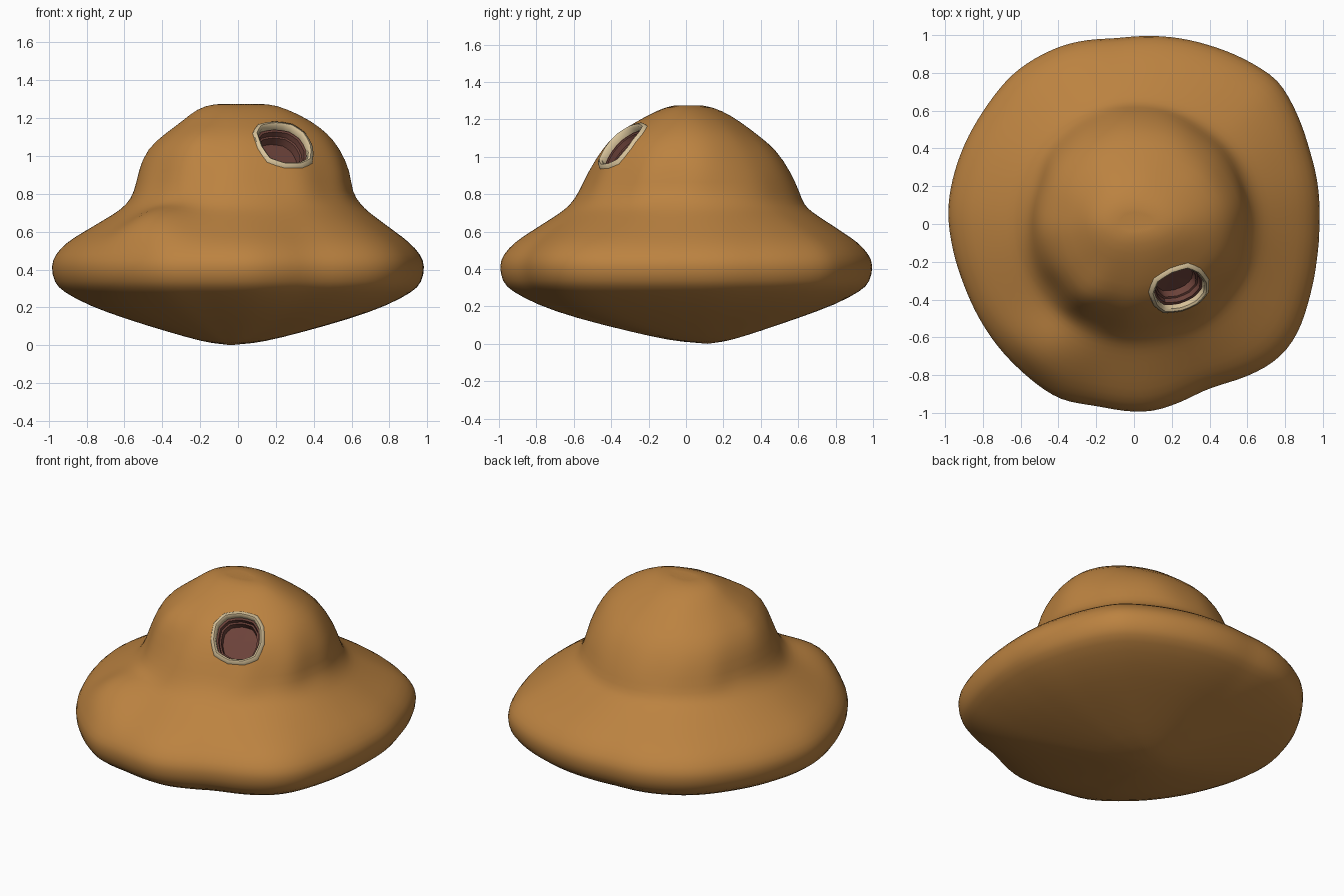
import bpy, bmesh, math
from mathutils import Vector, noise
from mathutils.bvhtree import BVHTree

if "Cube" in bpy.data.objects:
    bpy.data.objects.remove(bpy.data.objects["Cube"])

N = 64


def material(name, rgb):
    m = bpy.data.materials.new(name)
    m.diffuse_color = (*rgb, 1)
    m.use_nodes = True
    m.node_tree.nodes["Principled BSDF"].inputs["Base Color"].default_value = m.diffuse_color
    return m


BROWN = material("tan_clay", (0.50, 0.225, 0.052))
CREAM = material("cream", (0.68, 0.54, 0.32))
DARK = material("dark_red", (0.15, 0.055, 0.042))

# Brim outline seen from the top
BRIM = [(0.08, 1.0), (0.4, 0.95), (0.6, 0.87), (0.77, 0.76), (0.86, 0.6), (0.93, 0.4),
        (0.985, 0.0), (0.97, -0.2), (0.93, -0.4), (0.87, -0.58), (0.78, -0.71), (0.6, -0.81),
        (0.4, -0.865), (0.08, -1.0), (-0.2, -0.965), (-0.4, -0.93), (-0.6, -0.78),
        (-0.8, -0.54), (-0.9, -0.33), (-0.97, -0.1), (-0.99, 0.07), (-0.93, 0.35),
        (-0.8, 0.6), (-0.62, 0.82), (-0.35, 0.96), (-0.1, 0.985)]
POLAR = sorted((math.atan2(y, x) % math.tau, math.hypot(x, y)) for x, y in BRIM)
POLAR = [(POLAR[-1][0] - math.tau, POLAR[-1][1])] + POLAR + [(POLAR[0][0] + math.tau, POLAR[0][1])]


def brim_point(a):
    for (a0, r0), (a1, r1) in zip(POLAR, POLAR[1:]):
        if a0 <= a <= a1:
            r = r0 + (r1 - r0) * (a - a0) / (a1 - a0)
            return Vector((r * math.cos(a), r * math.sin(a), 0))


def crown_point(a, ext):
    xm, xp, ym, yp = ext
    c, s = math.cos(a), math.sin(a)
    return Vector(((xp if c > 0 else xm) * c, (yp if s > 0 else ym) * s, 0))


# Underside and brim rows: scale, height
LOWER = [(0.16, 0.018), (0.35, 0.068), (0.6, 0.14), (0.8, 0.21), (0.94, 0.285),
         (0.985, 0.33), (1.004, 0.42), (0.98, 0.48), (0.92, 0.545)]
# Crown rows: height, extents towards -x, +x, -y, +y
BASE = (0.59, 0.65, 0.62, 0.63)
CROWN = [(0.745, BASE), (0.81, (0.55, 0.61, 0.575, 0.605)), (0.92, (0.52, 0.595, 0.52, 0.56)),
         (1.04, (0.48, 0.545, 0.45, 0.475)), (1.12, (0.39, 0.48, 0.375, 0.38)),
         (1.19, (0.29, 0.38, 0.26, 0.28)), (1.25, (0.21, 0.27, 0.15, 0.19)),
         (1.28, (0.12, 0.16, 0.06, 0.10))]


def bump(p, centre, size):
    return math.exp(-((p - Vector(centre)).length / size) ** 2)


# Body: rings from the underside up to the crown
rings = []
angles = [math.tau * i / N for i in range(N)]
for s, z in LOWER:
    shift = Vector((-0.03, 0.1, 0)) * max(0, 1 - s * 1.6)
    rings.append([brim_point(a) * s + shift + Vector((0, 0, z)) for a in angles])
for t in (0.3, 0.6, 0.85):
    z = 0.545 + (0.735 - 0.545) * t
    rings.append([(brim_point(a) * 0.92).lerp(crown_point(a, BASE), t) + Vector((0, 0, z)) for a in angles])
for z, ext in CROWN:
    rings.append([crown_point(a, ext) + Vector((0, 0, z)) for a in angles])

# Hand-shaped lumps
for ring in rings:
    for p in ring:
        out = Vector((p.x, p.y, 0)).normalized()
        if p.z > 0.5:
            p.z += 0.085 * bump(p, (-0.48, -0.68, 0.62), 0.2)
        if p.z > 0.8:
            p += out * 0.022 * noise.noise(p * 4.5)
            p += (out + Vector((0, 0, 1))) * 0.03 * bump(p, (-0.24, -0.41, 1.1), 0.11)


def loft(bm, loops, mat=0, cap=False, closed=False):
    vs = [[bm.verts.new(p) for p in lp] for lp in loops]
    n = len(vs[0])
    pairs = list(zip(vs, vs[1:])) + ([(vs[-1], vs[0])] if closed else [])
    for lo, hi in pairs:
        for i in range(n):
            j = (i + 1) % n
            bm.faces.new((lo[i], lo[j], hi[j], hi[i])).material_index = mat
    if cap:
        for ring in (vs[0], vs[-1]):
            c = bm.verts.new(sum((v.co for v in ring), Vector()) / n)
            for i in range(n):
                bm.faces.new((ring[i], ring[(i + 1) % n], c)).material_index = mat
    return vs


def finish(bm, name, mats):
    bmesh.ops.recalc_face_normals(bm, faces=bm.faces[:])
    me = bpy.data.meshes.new(name)
    bm.to_mesh(me)
    bm.free()
    ob = bpy.data.objects.new(name, me)
    bpy.context.collection.objects.link(ob)
    for m in mats:
        me.materials.append(m)
    return ob


def select(ob):
    bpy.ops.object.select_all(action='DESELECT')
    ob.select_set(True)
    bpy.context.view_layer.objects.active = ob


bm = bmesh.new()
loft(bm, rings, cap=True)
for v in bm.verts:
    if v.co.z < 0.02 and len(v.link_edges) == N:
        v.co = (-0.04, 0.12, 0)
    elif v.co.z > 1.2 and len(v.link_edges) == N:
        v.co.z = 1.27
body = finish(bm, "body", [BROWN, DARK])
select(body)
mod = body.modifiers.new("smooth", 'SUBSURF')
mod.levels = 1
bpy.ops.object.modifier_apply(modifier=mod.name)
low = min(v.co.z for v in body.data.vertices)
for v in body.data.vertices:
    v.co.z -= low

# Opening outline, projected onto the crown
bm = bmesh.new()
bm.from_mesh(body.data)
tree = BVHTree.FromBMesh(bm)
bm.free()
centre = Vector((0.235, -0.335, 1.05))
normal = Vector((0.3, -0.65, 0.70)).normalized()
side = Vector((0, 0, 1)).cross(normal).normalized()
up = normal.cross(side)
SHAPE = [(0.165, -0.03), (0.15, 0.08), (0.10, 0.15), (0.0, 0.17), (-0.10, 0.15), (-0.155, 0.08),
         (-0.16, -0.03), (-0.13, -0.12), (-0.04, -0.165), (0.06, -0.165), (0.135, -0.125)]
OUTLINE = []
for i in range(len(SHAPE)):
    p, q = Vector(SHAPE[i - 1]), Vector(SHAPE[i])
    OUTLINE += [p, p.lerp(q, 0.5) * 1.015]


def opening(scale, offset):
    pts = []
    for u in OUTLINE:
        q = centre + (side * u.x + up * u.y) * scale
        hit = tree.ray_cast(q + normal * 0.6, -normal)[0]
        pts.append((hit or q) + normal * offset)
    return pts


# Stepped dark pocket cut into the crown
bm = bmesh.new()
loft(bm, [opening(0.84, 0.15), opening(0.82, -0.035), opening(0.74, -0.04),
          opening(0.72, -0.07), opening(0.66, -0.075), opening(0.63, -0.12)], mat=1, cap=True)
cutter = finish(bm, "pocket_cutter", [BROWN, DARK])
cutter.hide_render = True
mod = body.modifiers.new("pocket", 'BOOLEAN')
mod.operation = 'DIFFERENCE'
mod.solver = 'EXACT'
mod.object = cutter
select(body)
bpy.ops.object.modifier_apply(modifier=mod.name)
bpy.data.objects.remove(cutter, do_unlink=True)
bpy.ops.object.shade_smooth_by_angle(angle=math.radians(40))

# Cream rim around the opening
bm = bmesh.new()
loft(bm, [opening(1.02, -0.012), opening(0.98, 0.008), opening(0.88, 0.012),
          opening(0.81, 0.0), opening(0.80, -0.03), opening(0.9, -0.03)], closed=True)
rim = finish(bm, "opening_rim", [CREAM])
select(rim)
bpy.ops.object.shade_smooth_by_angle(angle=math.radians(50))
